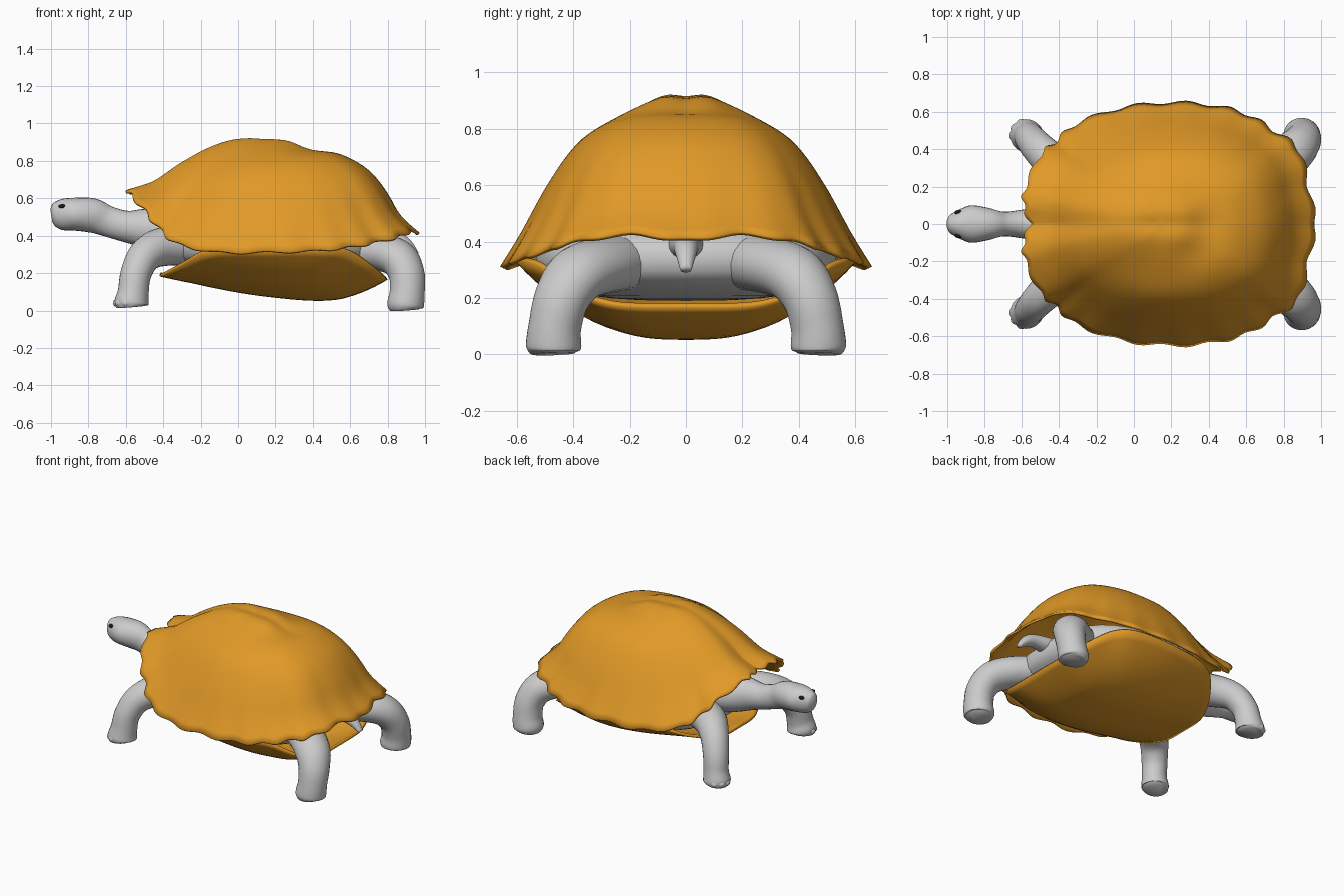
import bpy, bmesh, math
from mathutils import Vector

if "Cube" in bpy.data.objects:
    bpy.data.objects.remove(bpy.data.objects["Cube"])


def material(name, rgb):
    m = bpy.data.materials.new(name)
    m.diffuse_color = (*rgb, 1)
    m.use_nodes = True
    m.node_tree.nodes["Principled BSDF"].inputs["Base Color"].default_value = m.diffuse_color
    return m


SHELL = material("shell_amber", (0.75, 0.32, 0.02))
BLACK = material("eye_black", (0.01, 0.01, 0.01))


def spline(pts, n):
    """Catmull-Rom resample of tuples, n steps per span."""
    p = [pts[0]] + list(pts) + [pts[-1]]
    out = []
    for i in range(1, len(p) - 2):
        for k in range(n):
            t = k / n
            out.append(tuple(
                0.5 * (2 * b + (c - a) * t + (2 * a - 5 * b + 4 * c - d) * t * t + (3 * b - a - 3 * c + d) * t ** 3)
                for a, b, c, d in zip(p[i - 1], p[i], p[i + 1], p[i + 2])))
    return out + [tuple(pts[-1])]


def lerp_profile(prof, t):
    for (a, u), (b, v) in zip(prof, prof[1:]):
        if t <= b:
            return u + (v - u) * (t - a) / (b - a)
    return prof[-1][1]


def finish(name, bm, mat=None):
    bmesh.ops.recalc_face_normals(bm, faces=bm.faces)
    me = bpy.data.meshes.new(name)
    bm.to_mesh(me)
    bm.free()
    ob = bpy.data.objects.new(name, me)
    bpy.context.collection.objects.link(ob)
    if mat:
        me.materials.append(mat)
    for f in me.polygons:
        f.use_smooth = True
    return ob


def skin(bm, rings):
    for a, b in zip(rings, rings[1:]):
        for i in range(len(a)):
            j = (i + 1) % len(a)
            bm.faces.new((a[i], a[j], b[j], b[i]))


def dome(name, rim_half, height, rows, thickness):
    """Radial shell out to a mirrored rim curve; the rim detail fades inward."""
    half = spline(rim_half, 8)
    rim = [Vector(p) for p in half] + [Vector((x, -y, z)) for x, y, z in half[-2:0:-1]]
    n = len(rim)
    soft = [sum((rim[(i + k) % n] for k in range(-8, 9)), Vector()) / 17 for i in range(n)]
    bm = bmesh.new()
    apex = bm.verts.new(height(0, rim[0], 0))
    rings = []
    for r in range(1, rows + 1):
        t = r / rows
        rings.append([bm.verts.new(height(t, soft[i].lerp(rim[i], t ** 3), i / n)) for i in range(n)])
    for i in range(n):
        bm.faces.new((apex, rings[0][i], rings[0][(i + 1) % n]))
    skin(bm, rings)
    mod = finish(name, bm, SHELL).modifiers.new("thickness", 'SOLIDIFY')
    mod.thickness = thickness
    mod.offset = -1


def tube(name, path, ref, n=5, sides=24):
    """Loft through (x, y, z, half width along ref, half width across)."""
    pts = spline(path, n)
    bm = bmesh.new()
    rings = []
    for i, p in enumerate(pts):
        a, b = pts[max(i - 1, 0)], pts[min(i + 1, len(pts) - 1)]
        t = (Vector(b[:3]) - Vector(a[:3])).normalized()
        u = Vector(ref)
        u = (u - t * u.dot(t)).normalized()
        v = t.cross(u)
        rings.append([bm.verts.new(Vector(p[:3]) + u * p[3] * math.cos(w) + v * p[4] * math.sin(w))
                      for w in (2 * math.pi * k / sides for k in range(sides))])
    skin(bm, rings)
    bm.faces.new(rings[0])
    bm.faces.new(rings[-1])
    return finish(name, bm)


def ellipsoid(name, loc, size, mat=None, seg=24, power=1):
    bm = bmesh.new()
    bmesh.ops.create_uvsphere(bm, u_segments=seg, v_segments=seg // 2, radius=1)
    for v in bm.verts:
        v.co = Vector(loc) + Vector([math.copysign(abs(c) ** power, c) * s for c, s in zip(v.co, size)])
    return finish(name, bm, mat)


# Upper shell: front, side and back profiles blended around the rim
CX, TOP = 0.15, 0.922
FRONT = spline([(0, 1), (.2, 1), (.41, .83), (.62, .53), (.8, .2), (.9, .09), (1, 0)], 6)
SIDE = spline([(0, 1), (.15, .98), (.41, .85), (.6, .71), (.76, .47), (.9, .19), (1, 0)], 6)
BACK = spline([(0, 1), (.15, .98), (.3, .88), (.49, .83), (.67, .67), (.79, .44), (.88, .19), (1, 0)], 6)


def shell_point(t, p, f):
    d = Vector((p[0] - CX, p[1]))
    c = d.normalized().x
    end = lerp_profile(FRONT if c < 0 else BACK, t)
    h = c * c * end + (1 - c * c) * lerp_profile(SIDE, t)
    wave = math.cos(2 * math.pi * 26 * f)
    d *= t * (1 - 0.014 * wave * t ** 8)
    z = p[2] + (TOP - p[2]) * h + 0.005 * wave * t ** 10
    z -= 0.011 * math.exp(-(d.y / 0.045) ** 2 - ((d.x - .05) / .22) ** 4)
    return (CX + d.x, d.y, z)


dome("upper_shell",
     [(-.555, 0, .63), (-.59, .1, .645), (-.58, .2, .63), (-.5, .37, .54), (-.42, .44, .44), (-.32, .53, .36),
      (-.1, .615, .315), (.15, .65, .315), (.4, .64, .322), (.6, .59, .342), (.75, .5, .37), (.88, .4, .405),
      (.935, .2, .43), (.975, 0, .41)],
     shell_point, 28, 0.015)


# Belly plate: shallow bowl, low at the ends and rising to the sides
def belly_point(t, p, f):
    x, y = 0.25 + (p[0] - 0.25) * t, p[1] * t
    keel = 0.073 - 0.04 * max(-1, min(1, (x - 0.15) / 0.4))
    return (x, y, keel + (p[2] - keel) * t ** 2.6)


dome("belly_plate",
     [(-.42, 0, .185), (-.4, .2, .185), (-.3, .4, .24), (-.15, .54, .315), (.15, .6, .325), (.45, .59, .33),
      (.6, .52, .31), (.73, .4, .22), (.79, .25, .17), (.8, 0, .165)],
     belly_point, 16, 0.02)

# Body filling the gap between the shells
ellipsoid("body", (0.19, 0, 0.34), (0.57, 0.54, 0.15), None, 32, 0.75)

# Neck and head
tube("head_and_neck",
     [(-.998, 0, .505, .025, .035), (-.985, 0, .507, .048, .06), (-.965, 0, .51, .062, .074),
      (-.93, 0, .513, .08, .085), (-.87, 0, .515, .1, .088), (-.78, 0, .508, .086, .092), (-.7, 0, .478, .066, .082),
      (-.6, 0, .45, .076, .084), (-.5, 0, .44, .095, .105), (-.35, 0, .42, .16, .13), (-.1, 0, .4, .2, .15)],
     (0, 1, 0))

# Tail
tube("tail", [(.6, 0, .38, .09, .06), (.8, 0, .385, .05, .045), (.89, 0, .36, .038, .035),
              (.955, 0, .3, .02, .014)], (0, 1, 0))

for side, s in (("left", -1), ("right", 1)):
    # Eyes
    ellipsoid(side + "_eye", (-.94, s * .061, .557), (.02, .014, .012), BLACK, 16)
    # Front legs
    tube(side + "_front_leg",
         [(-.57, s * .47, .02, .075, .08), (-.57, s * .47, .04, .088, .094), (-.56, s * .465, .1, .08, .085),
          (-.545, s * .445, .2, .083, .083), (-.49, s * .385, .3, .092, .092),
          (-.37, s * .28, .345, .11, .105), (-.1, s * .15, .34, .12, .1)],
         (.65, s * .75, 0))
    # Front toes
    for k in (-1, 0, 1):
        a = math.radians(145 + 32 * k)
        ellipsoid(f"{side}_front_toe_{k + 2}",
                  (-.57 + .07 * math.cos(a), s * (.47 + .068 * math.sin(a)), .04), (.03, .03, .024), None, 12)
    # Hind legs
    tube(side + "_hind_leg",
         [(.895, s * .47, 0.002, .075, .075), (.895, s * .47, .025, .098, .098), (.905, s * .465, .1, .094, .094),
          (.9, s * .44, .2, .1, .095), (.845, s * .38, .285, .115, .1), (.7, s * .27, .32, .12, .1),
          (.45, s * .15, .33, .13, .1)],
         (-.6, s * .8, 0))
